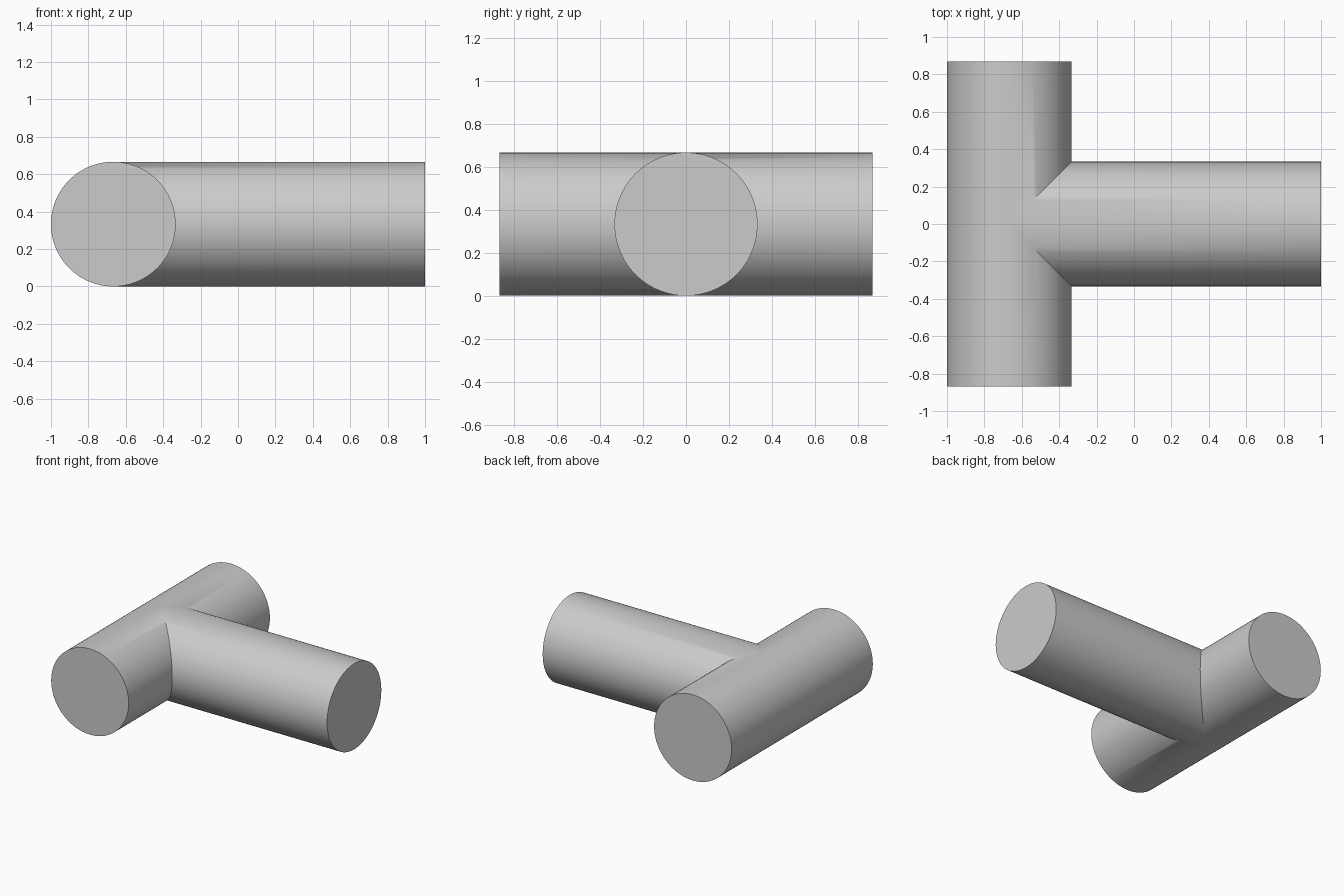
import bpy, bmesh
from math import sin, cos, pi, radians

cube = bpy.data.objects.get("Cube")
if cube:
    bpy.data.objects.remove(cube)

R = 1 / 3          # pipe radius
AXIS_X = -1 + R    # centre line of the cross pipe
HALF = 0.868       # half length of the cross pipe
TIP = 1.0          # end of the branch
SIDES = 96

grey = bpy.data.materials.new("light grey")
grey.use_nodes = True
colour = (0.6, 0.6, 0.6, 1)
grey.diffuse_color = colour
grey.node_tree.nodes["Principled BSDF"].inputs["Base Color"].default_value = colour

bm = bmesh.new()


def ring(point):
    """Closed loop of vertices from a function of the across and up offsets."""
    angles = [2 * pi * i / SIDES for i in range(SIDES)]
    return [bm.verts.new(point(R * cos(a), R + R * sin(a))) for a in angles]


def tube(mitre, end):
    """Wall between two loops, with a flat cap on the end loop."""
    for i in range(SIDES):
        j = (i + 1) % SIDES
        bm.faces.new((mitre[i], mitre[j], end[j], end[i]))
    bm.faces.new(end)


# Cross pipe halves, each cut at 45 degrees on the branch side
for s in (-1, 1):
    tube(ring(lambda u, z: (AXIS_X + u, s * max(u, 0), z)),
         ring(lambda u, z: (AXIS_X + u, s * HALF, z)))

# Branch pipe, pointed to fit the two cuts
tube(ring(lambda u, z: (AXIS_X + abs(u), u, z)),
     ring(lambda u, z: (TIP, u, z)))

# Weld the joint into one closed skin
bmesh.ops.remove_doubles(bm, verts=bm.verts, dist=0.0001)
bmesh.ops.recalc_face_normals(bm, faces=bm.faces)

mesh = bpy.data.meshes.new("tee_pipe")
bm.to_mesh(mesh)
bm.free()
mesh.materials.append(grey)
tee = bpy.data.objects.new("tee_pipe", mesh)
bpy.context.collection.objects.link(tee)

bpy.ops.object.select_all(action="DESELECT")
tee.select_set(True)
bpy.context.view_layer.objects.active = tee
bpy.ops.object.shade_smooth_by_angle(angle=radians(30))
